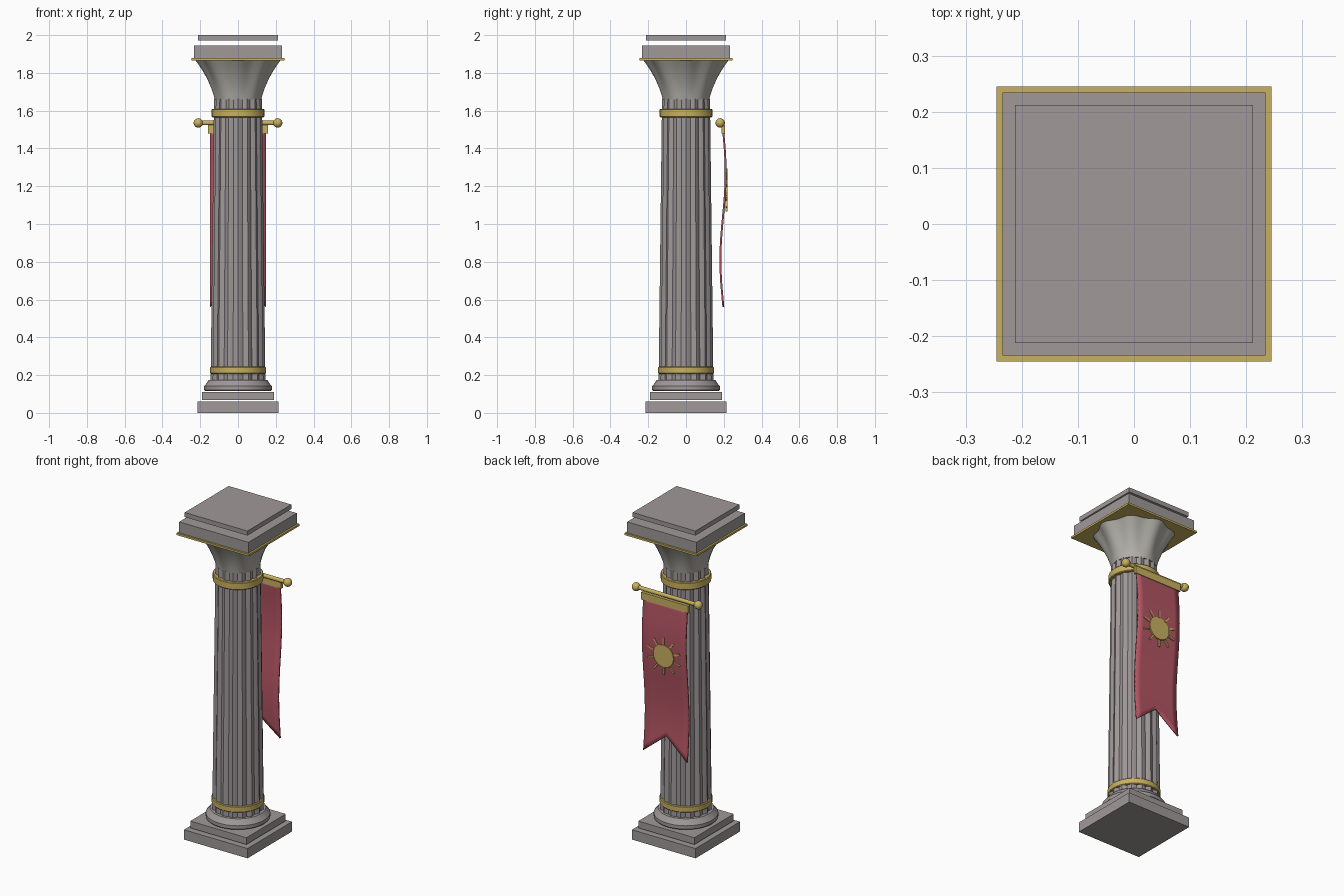
import bpy, bmesh
from math import sin, cos, pi, radians
from mathutils import Matrix

if "Cube" in bpy.data.objects:
    bpy.data.objects.remove(bpy.data.objects["Cube"])


def material(name, r, g, b):
    m = bpy.data.materials.new(name)
    m.use_nodes = True
    m.diffuse_color = (r, g, b, 1)
    m.node_tree.nodes["Principled BSDF"].inputs["Base Color"].default_value = (r, g, b, 1)
    return m


stone = material("grey stone", 0.35, 0.315, 0.32)
pale = material("pale stone", 0.45, 0.44, 0.40)
gold = material("gold", 0.58, 0.44, 0.115)
red = material("red cloth", 0.45, 0.09, 0.125)


def finish(name, bm, mat, smooth=None):
    bmesh.ops.recalc_face_normals(bm, faces=bm.faces)
    mesh = bpy.data.meshes.new(name)
    bm.to_mesh(mesh)
    bm.free()
    mesh.materials.append(mat)
    ob = bpy.data.objects.new(name, mesh)
    bpy.context.collection.objects.link(ob)
    if smooth:
        bpy.ops.object.select_all(action="DESELECT")
        ob.select_set(True)
        bpy.context.view_layer.objects.active = ob
        bpy.ops.object.shade_smooth_by_angle(angle=radians(smooth))
    return ob


def slab(name, mat, hx, hy, z0, z1, y=0):
    bm = bmesh.new()
    bmesh.ops.create_cube(bm, size=1)
    bmesh.ops.scale(bm, vec=(2 * hx, 2 * hy, z1 - z0), verts=bm.verts)
    bmesh.ops.translate(bm, vec=(0, y, (z0 + z1) / 2), verts=bm.verts)
    return finish(name, bm, mat)


def lathe(name, mat, profile, sides, lobes=0, smooth=None):
    """Stack rings of (radius, height, lobe depth) and cap both ends."""
    bm = bmesh.new()
    rings = []
    for r, z, depth in profile:
        ring = []
        for i in range(sides):
            a = 2 * pi * i / sides
            q = r - depth * (1 - cos(lobes * a)) / 2
            ring.append(bm.verts.new((q * cos(a), q * sin(a), z)))
        rings.append(ring)
    for lo, hi in zip(rings, rings[1:]):
        for i in range(sides):
            j = (i + 1) % sides
            bm.faces.new((lo[i], lo[j], hi[j], hi[i]))
    bm.faces.new(rings[0])
    bm.faces.new(rings[-1])
    return finish(name, bm, mat, smooth)


# Stepped base
slab("plinth", stone, 0.215, 0.215, 0, 0.06)
slab("upper_plinth", stone, 0.19, 0.19, 0.068, 0.11)
lathe("base_moulding", stone,
      [(0.175, 0.117, 0), (0.179, 0.122, 0), (0.179, 0.143, 0),
       (0.17, 0.152, 0), (0.155, 0.174, 0)], 32, smooth=30)

# Tapered fluted shaft and its gold bands
lathe("fluted_shaft", stone, [(0.145, 0.17, 0.012), (0.127, 1.665, 0.011)], 64, lobes=16)
for name, r, z0, z1 in (("lower_band", 0.147, 0.207, 0.245), ("upper_band", 0.14, 1.565, 1.61)):
    lathe(name, gold, [(r - 0.004, z0, 0), (r, z0 + 0.004, 0),
                       (r, z1 - 0.004, 0), (r - 0.004, z1, 0)], 32, smooth=30)

# Flared, lobed capital
flare = []
for i in range(11):
    t = i / 10
    flare.append((0.123 + 0.05 * t + 0.052 * t * t, 1.66 + 0.207 * t, 0.022 * t))
lathe("capital", pale, flare, 64, lobes=8, smooth=40)

# Slabs above the capital
slab("gold_trim", gold, 0.245, 0.245, 1.866, 1.878)
slab("abacus", stone, 0.234, 0.234, 1.878, 1.945)
slab("top_slab", stone, 0.212, 0.212, 1.972, 2.0)

# Banner rod with ball ends
bm = bmesh.new()
bmesh.ops.create_cone(bm, cap_ends=True, segments=16, radius1=0.012, radius2=0.012, depth=0.42,
                      matrix=Matrix.Translation((0, 0.181, 1.535)) @ Matrix.Rotation(pi / 2, 4, "Y"))
finish("banner_rod", bm, gold, 40)
for side, name in ((1, "left_rod_ball"), (-1, "right_rod_ball")):
    bm = bmesh.new()
    bmesh.ops.create_uvsphere(bm, u_segments=16, v_segments=10, radius=0.025,
                              matrix=Matrix.Translation((side * 0.21, 0.181, 1.535)))
    finish(name, bm, gold, 60)
slab("banner_header", gold, 0.16, 0.009, 1.48, 1.525, y=0.198)


# Waving banner cloth with a swallowtail hem
def wave(z):
    return 0.196 + 0.014 * sin(2 * pi * (1.5 - z) / 0.92)


top, cols, rows, half = 1.5, 8, 28, 0.148
bm = bmesh.new()
grid = []
for r in range(rows + 1):
    row = []
    for c in range(cols + 1):
        u = 2 * c / cols - 1
        hem = 0.68 - 0.12 * abs(u)
        z = top + (hem - top) * r / rows
        row.append(bm.verts.new((half * u, wave(z), z)))
    grid.append(row)
for a, b in zip(grid, grid[1:]):
    for c in range(cols):
        bm.faces.new((a[c], a[c + 1], b[c + 1], b[c]))
cloth = finish("banner_cloth", bm, red, 40)
thick = cloth.modifiers.new("thickness", "SOLIDIFY")
thick.thickness = 0.01
thick.offset = 0

# Sun emblem on the outer face of the banner
centre = Matrix.Translation((0, wave(1.18) + 0.007, 1.18))
bm = bmesh.new()
bmesh.ops.create_cone(bm, cap_ends=True, segments=24, radius1=0.068, radius2=0.068, depth=0.009,
                      matrix=centre @ Matrix.Rotation(pi / 2, 4, "X"))
finish("sun_disc", bm, gold)
bm = bmesh.new()
for i in range(10):
    place = centre @ Matrix.Rotation(2 * pi * i / 10, 4, "Y") @ Matrix.Translation((0, 0, 0.092))
    bmesh.ops.create_cube(bm, size=1, matrix=place @ Matrix.Diagonal((0.01, 0.009, 0.042, 1)))
finish("sun_rays", bm, gold)
